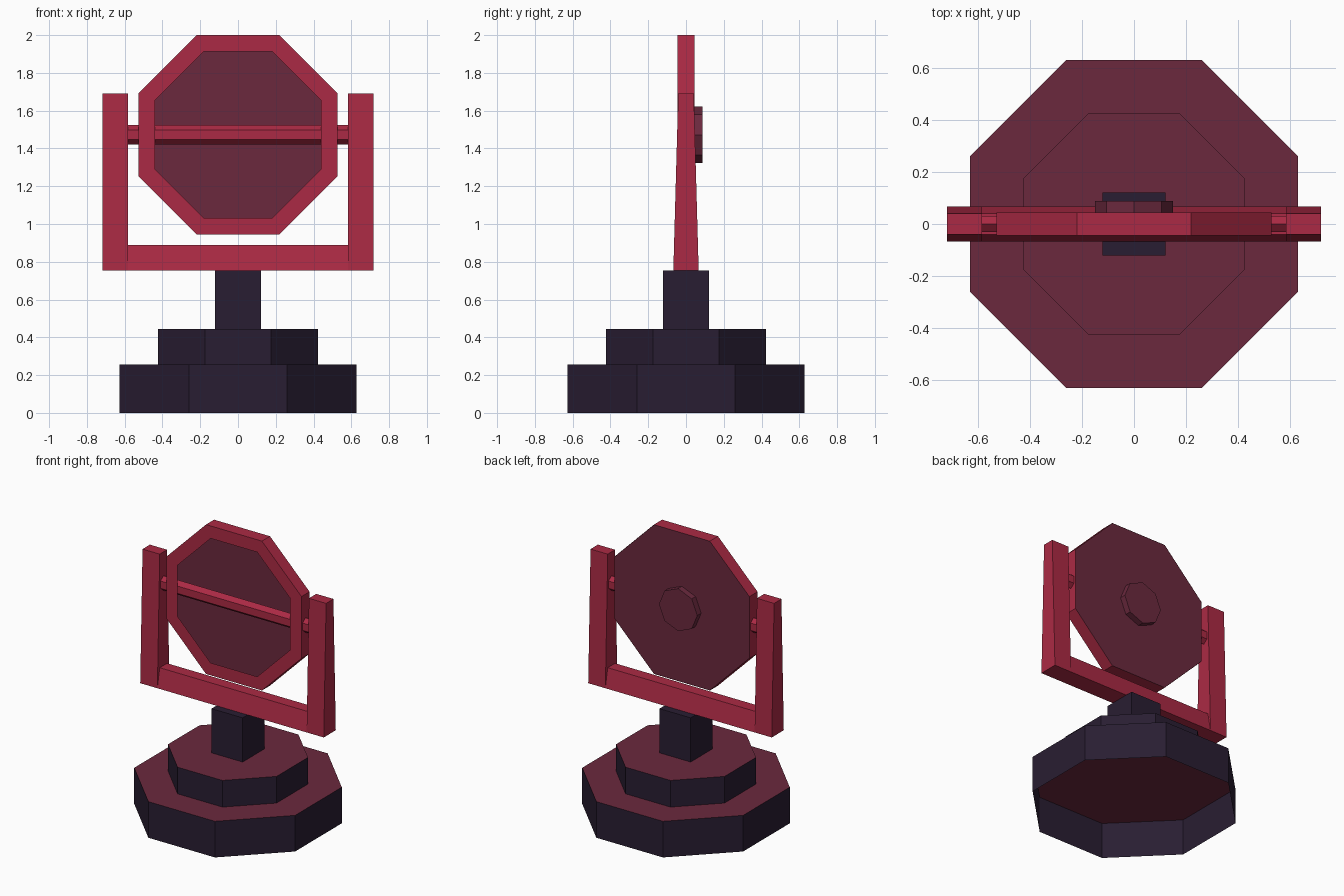
import bpy
import bmesh
import math
from mathutils import Vector

cube = bpy.data.objects.get("Cube")
if cube:
    bpy.data.objects.remove(cube, do_unlink=True)


def material(name, rgb):
    m = bpy.data.materials.new(name)
    m.use_nodes = True
    m.diffuse_color = (*rgb, 1)
    m.node_tree.nodes["Principled BSDF"].inputs["Base Color"].default_value = (*rgb, 1)
    return m


RED = material("crimson", (0.41, 0.023, 0.058))
MAROON = material("maroon", (0.147, 0.022, 0.048))
DARK = material("dark violet", (0.022, 0.0125, 0.032))


def finish(name, bm, *mats):
    bmesh.ops.recalc_face_normals(bm, faces=bm.faces)
    mesh = bpy.data.meshes.new(name)
    bm.to_mesh(mesh)
    bm.free()
    for m in mats:
        mesh.materials.append(m)
    obj = bpy.data.objects.new(name, mesh)
    bpy.context.collection.objects.link(obj)
    return obj


def polygon(radius, sides=8, turn=0.0):
    """Regular polygon; turn is a fraction of one side."""
    angles = [(i + turn) * math.tau / sides for i in range(sides)]
    return [(radius * math.cos(a), radius * math.sin(a)) for a in angles]


def flat_polygon(apothem, sides=8):
    """Regular polygon with a flat side facing each axis."""
    return polygon(apothem / math.cos(math.pi / sides), sides, 0.5)


def place(axis, u, v, w, z=0):
    """Profile point (u, v) at distance w along the axis."""
    p = {"x": (w, u, v), "y": (u, w, v), "z": (u, v, w)}[axis]
    return Vector(p) + Vector((0, 0, z))


def prism(profile, axis, start, end, z=0):
    bm = bmesh.new()
    rings = [[bm.verts.new(place(axis, u, v, w, z)) for u, v in profile]
             for w in (start, end)]
    n = len(profile)
    for ring in rings:
        bm.faces.new(ring)
    for i in range(n):
        j = (i + 1) % n
        bm.faces.new((rings[0][i], rings[0][j], rings[1][j], rings[1][i]))
    bmesh.ops.recalc_face_normals(bm, faces=bm.faces)
    return bm


# Stepped base: hollow shells with dark sides and maroon tops
for name, apothem, low, high in (("base_lower_step", 0.6285, 0, 0.255),
                                 ("base_upper_step", 0.424, 0.255, 0.443)):
    bm = prism(flat_polygon(apothem), "z", low, high)
    for f in bm.faces:
        f.material_index = int(f.normal.z > 0.5)
    underside = [f for f in bm.faces if f.normal.z < -0.5]
    bmesh.ops.delete(bm, geom=underside, context="FACES_ONLY")
    finish(name, bm, DARK, MAROON)

# Square post
finish("post", prism(flat_polygon(0.1215, 4), "z", 0.443, 0.755), DARK)


# Yoke: two uprights and a cross beam, each thinner towards its top
def tapered_block(name, x0, x1, low, high):
    bm = prism([(x0, low), (x1, low), (x1, high), (x0, high)], "y", -1, 1)
    for v in bm.verts:
        v.co.y *= 0.067 if v.co.z < (low + high) / 2 else 0.041
    finish(name, bm, RED)


OUT, IN, LOW = 0.717, 0.583, 0.755
tapered_block("left_upright", IN, OUT, LOW, 1.692)
tapered_block("right_upright", -OUT, -IN, LOW, 1.692)
tapered_block("cross_beam", -IN, IN, LOW, 0.89)

# Hollow drum: front rim and outer wall
HUB, DEPTH = 1.4725, 0.045
bm = bmesh.new()
loops = [[bm.verts.new(place("y", u, v, y, HUB)) for u, v in flat_polygon(a)]
         for a, y in ((0.4395, -DEPTH), (0.5275, -DEPTH), (0.5275, DEPTH))]
for a, b in zip(loops, loops[1:]):
    for i in range(8):
        j = (i + 1) % 8
        bm.faces.new((a[i], a[j], b[j], b[i]))
finish("drum_rim", bm, RED)

# Back plate and its central knob, set corner up
finish("drum_back", prism(flat_polygon(0.5265), "y", DEPTH - 0.006, DEPTH, HUB), MAROON)
finish("back_knob", prism(polygon(0.15), "y", DEPTH, 0.088, HUB), MAROON)

# Six-sided axle through the drum, corner up and slightly flattened
hexagon = [(0.7 * u, v) for u, v in polygon(0.052, 6, 0.5)]
finish("axle", prism(hexagon, "x", -0.59, 0.59, HUB), RED)
